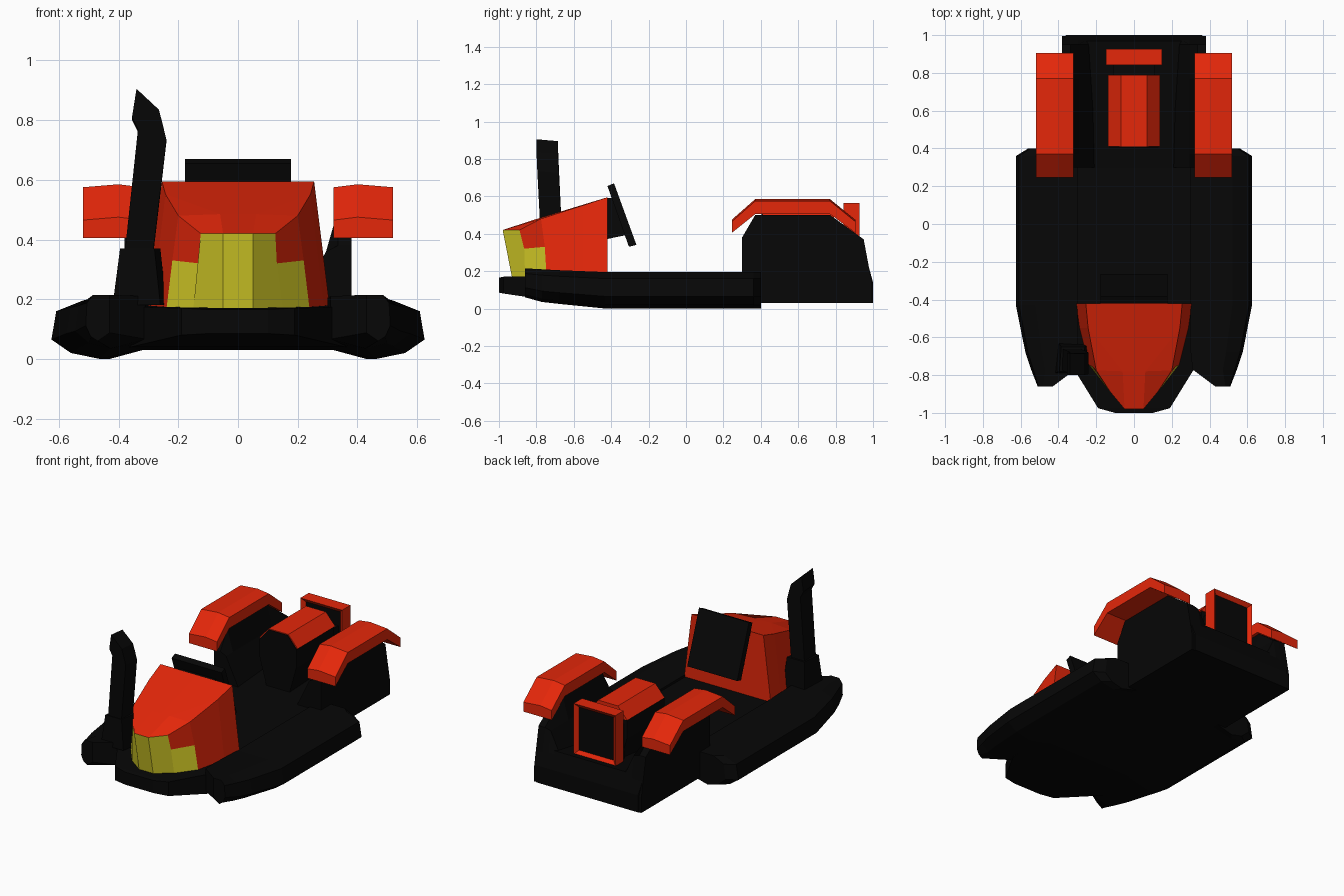
import bpy, bmesh

if "Cube" in bpy.data.objects:
    bpy.data.objects.remove(bpy.data.objects["Cube"])


def material(name, r, g, b):
    m = bpy.data.materials.new(name)
    m.diffuse_color = (r, g, b, 1)
    m.use_nodes = True
    m.node_tree.nodes["Principled BSDF"].inputs["Base Color"].default_value = m.diffuse_color
    return m


BLACK = material("black", 0.002, 0.002, 0.002)
RED = material("red", 0.78, 0.02, 0.003)
YELLOW = material("yellow", 0.66, 0.6, 0.02)


def finish(name, bm, *mats):
    bmesh.ops.recalc_face_normals(bm, faces=bm.faces)
    me = bpy.data.meshes.new(name)
    bm.to_mesh(me)
    bm.free()
    for m in mats:
        me.materials.append(m)
    ob = bpy.data.objects.new(name, me)
    bpy.context.collection.objects.link(ob)
    return ob


def mirror(ob):
    md = ob.modifiers.new("mirror", "MIRROR")
    md.use_axis[0] = True
    return ob


def loft(name, rings, mat):
    """Skin a list of equal-length point rings and cap both ends."""
    bm = bmesh.new()
    vs = [[bm.verts.new(p) for p in r] for r in rings]
    n = len(vs[0])
    for a, b in zip(vs, vs[1:]):
        for i in range(n):
            j = (i + 1) % n
            bm.faces.new((a[i], a[j], b[j], b[i]))
    bm.faces.new(vs[0])
    bm.faces.new(vs[-1])
    return finish(name, bm, mat)


def extrude_x(name, prof, x0, x1, mat):
    return loft(name, [[(x, y, z) for y, z in prof] for x in (x0, x1)], mat)


def extrude_y(name, prof, y0, y1, mat):
    return loft(name, [[(x, y, z) for x, z in prof] for y in (y0, y1)], mat)


# Central hull: stations of y, half width, bottom, top
hull = [(-1, .10, .085, .165), (-.975, .19, .08, .17), (-.70, .36, .04, .175),
        (-.42, .38, .03, .18), (.30, .38, .03, .185), (.60, .38, .03, .20),
        (.97, .38, .03, .25), (1, .36, .03, .14)]
loft("hull", [[(-w, y, b), (w, y, b), (w, y, t), (-w, y, t)]
              for y, w, b, t in hull], BLACK)

# Side platforms: section swept along stations of y, inner x, outer x, bottom, top
section = [(1, .065), (.95, .16), (.68, .195), (0, .195), (0, .035),
           (.5, 0), (.8, .02)]
stations = [(.40, .30, .56, 0, .195), (.36, .30, .625, 0, .195),
            (-.43, .30, .625, 0, .195), (-.68, .30, .575, .025, .205),
            (-.77, .31, .545, .035, .21), (-.86, .43, .51, .06, .215)]
mirror(loft("side_platform",
            [[(xi + u * (xo - xi), y, b + z * (t - b) / .195) for u, z in section]
             for y, xi, xo, b, t in stations], BLACK))

# Rear wheel housings, sloping down inwards to the floor
housing = [(.30, .03), (.30, .38), (.37, .5), (.77, .5), (.95, .37),
           (.995, .13), (.995, .03)]
mirror(loft("wheel_housing",
            [[(x, y, min(z, top)) for y, z in housing]
             for x, top in ((.38, .5), (.335, .5), (.295, .36), (.21, .185))], BLACK))

# Fenders: slightly domed strips following the housing
outer = [(.245, .465), (.37, .575), (.77, .575), (.905, .465)]
inner = [(.245, .405), (.37, .505), (.77, .505), (.905, .405)]
mirror(loft("fender",
            [[(.32, y, z), (.40, y, z + .01), (.52, y, z), (.52, yi, zi), (.32, yi, zi)]
             for (y, z), (yi, zi) in zip(outer, inner)], RED))

# Seat: red faceted top on a black base that also covers its front
extrude_y("seat", [(-.137, .48), (-.07, .555), (.07, .555), (.137, .48)],
          .41, .79, RED)
extrude_y("seat_base", [(-.13, .475), (-.068, .55), (.068, .55), (.13, .475),
                        (.13, .36), (.08, .18), (-.08, .18), (-.13, .36)],
          .405, .785, BLACK)
extrude_y("rear_support", [(-.11, .45), (.11, .45), (.11, .18), (-.11, .18)],
          .78, .86, BLACK)

# Rear frame: red box with recessed black panels front and back
bm = bmesh.new()
bmesh.ops.create_cube(bm, size=1)
for v in bm.verts:
    v.co = (v.co.x * .295, .885 + v.co.y * .085, .403 + v.co.z * .325)
ends = [f for f in bm.faces if abs(f.normal.y) > .9]
bmesh.ops.inset_individual(bm, faces=ends, thickness=.035)
for f in ends:
    f.material_index = 1
    for v in f.verts:
        v.co.y += -.02 if v.co.y > .885 else .02
finish("rear_frame", bm, RED, BLACK)

# Hood: half the shell, mirrored; lower front panels are the yellow grille
P = dict(A0=(0, -.98, .42), A1=(0, -.93, .165), a0=(.05, -.98, .42), a1=(.05, -.93, .165),
         b0=(.125, -.89, .42), bm=(.13, -.865, .32), b1=(.15, -.86, .165),
         c0=(.20, -.775, .48), cm=(.22, -.755, .33), c1=(.24, -.745, .165),
         k0=(.243, -.55, .552), k1=(.29, -.55, .16),
         d0=(.255, -.42, .595), d1=(.31, -.42, .155),
         E=(0, -.78, .485), e=(.06, -.78, .485), F=(0, -.42, .595), G=(0, -.42, .155))
yellow = ["A0 a0 a1 A1", "a0 b0 bm b1 a1", "bm cm c1 b1"]
red = ["b0 c0 cm bm", "c0 k0 k1 c1 cm", "k0 d0 d1 k1", "A0 a0 e E", "a0 b0 c0 e",
       "e c0 k0", "E e k0 d0 F", "F d0 d1 G", "A1 a1 b1 c1 k1 d1 G"]
bm = bmesh.new()
V = {k: bm.verts.new(p) for k, p in P.items()}
for k, group in enumerate((red, yellow)):
    for f in group:
        bm.faces.new([V[n] for n in f.split()]).material_index = k
mirror(finish("hood", bm, RED, YELLOW))

# Control panel and its bracket behind the hood
extrude_x("control_panel", [(-.42, .655), (-.385, .67), (-.265, .34), (-.305, .33)],
          -.177, .177, BLACK)
extrude_x("panel_bracket", [(-.43, .59), (-.39, .59), (-.31, .395), (-.43, .37)],
          -.12, .12, BLACK)

# Exhaust stack with bent tip, on a box
loft("exhaust_base", [[(-.42, -.79, .18), (-.26, -.79, .18), (-.24, -.64, .18), (-.40, -.63, .18)],
                      [(-.395, -.78, .37), (-.28, -.78, .37), (-.26, -.65, .37), (-.385, -.65, .37)]],
     BLACK)
# columns: left x, right x, left z, right z, y shift
stack = [(-.38, -.285, .35, .35, .01), (-.335, -.24, .77, .735, -.01),
         (-.355, -.252, .81, .785, -.012), (-.34, -.265, .905, .835, -.015)]
loft("exhaust_stack",
     [[(xl, -.785 + s, zl), (xr, -.785 + s, zr),
       (xr, -.67 + s, zr - .01), (xl, -.67 + s, zl - .01)]
      for xl, xr, zl, zr, s in stack], BLACK)
